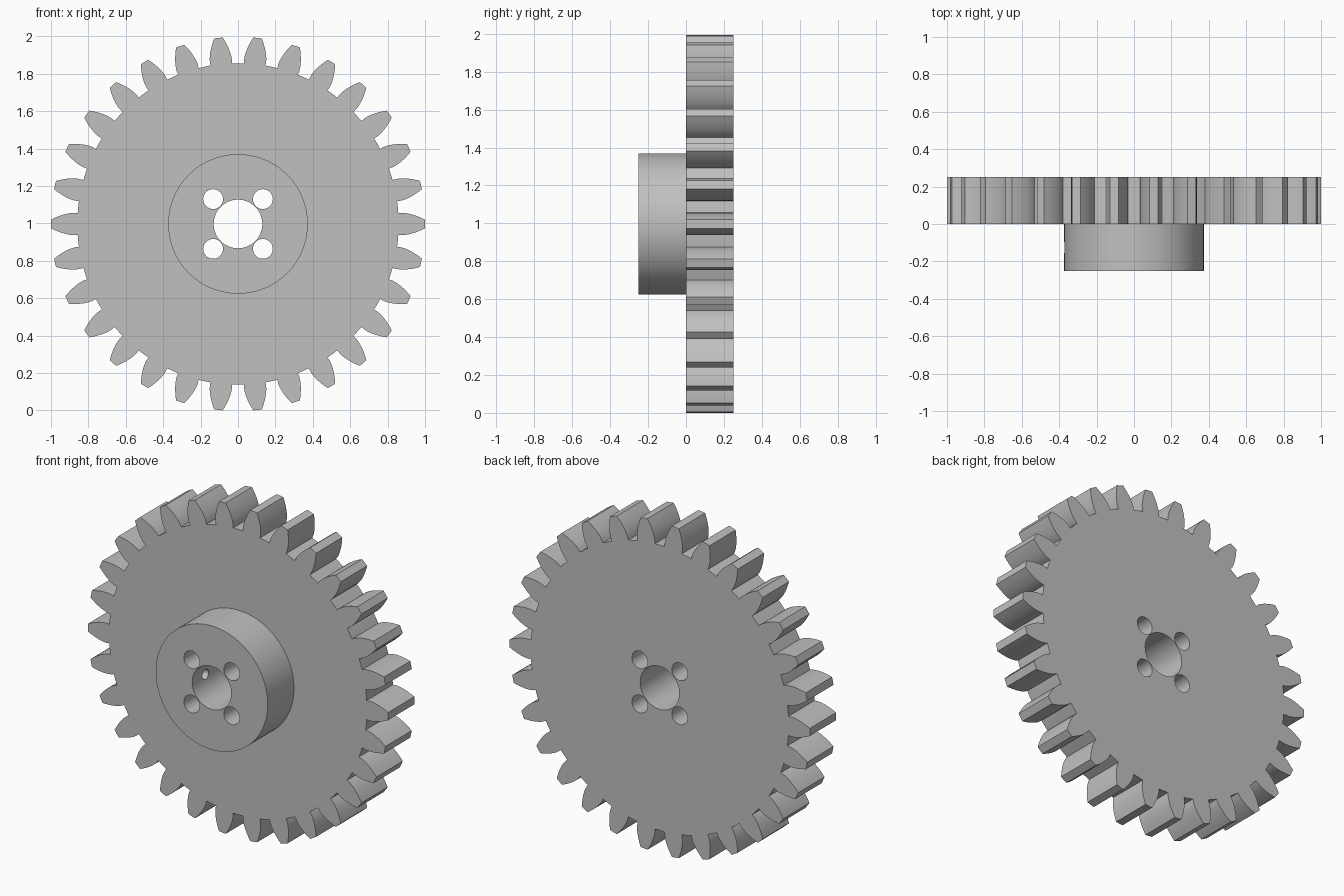
import bpy, bmesh, math

if "Cube" in bpy.data.objects:
    bpy.data.objects.remove(bpy.data.objects["Cube"], do_unlink=True)

# Spur gear proportions
TEETH = 30
TIP_R = 1.0
MODULE = 2 * TIP_R / (TEETH + 2)
PITCH_R = MODULE * TEETH / 2
ROOT_R = PITCH_R - 1.25 * MODULE
PRESSURE = math.radians(20)
BASE_R = PITCH_R * math.cos(PRESSURE)


def half_angle(r):
    """Half the angular thickness of an involute tooth at radius r."""
    a = math.acos(min(1.0, BASE_R / r))
    inv = lambda t: math.tan(t) - t
    return math.pi / (2 * TEETH) + inv(PRESSURE) - inv(a)


# The top pair of teeth straddles the vertical axis, so the height is just under 2
CENTRE_Z = math.cos(math.pi / TEETH - half_angle(TIP_R))

steel = bpy.data.materials.new("Grey metal")
steel.use_nodes = True
GREY = (0.53, 0.53, 0.53, 1.0)
steel.diffuse_color = GREY
steel.node_tree.nodes["Principled BSDF"].inputs["Base Color"].default_value = GREY


def circle(radius, cx=0.0, cz=0.0, sides=64):
    return [(cx + radius * math.cos(2 * math.pi * i / sides),
             cz + radius * math.sin(2 * math.pi * i / sides)) for i in range(sides)]


def gear_outline():
    flank = [ROOT_R] + [BASE_R + (TIP_R - BASE_R) * (i / 7) for i in range(8)]
    side = [(r, half_angle(r)) for r in flank]
    tooth = [(r, -h) for r, h in side] + [(TIP_R, 0)] + [(r, h) for r, h in reversed(side)]
    tooth.append((ROOT_R, math.pi / TEETH))          # middle of the gap
    return [(r * math.cos(a + k * 2 * math.pi / TEETH),
             r * math.sin(a + k * 2 * math.pi / TEETH))
            for k in range(TEETH) for r, a in tooth]


def prism(name, outlines, y0, y1):
    """Extrude closed (x, z) outlines along y."""
    bm = bmesh.new()
    for pts in outlines:
        front = [bm.verts.new((x, y0, z + CENTRE_Z)) for x, z in pts]
        back = [bm.verts.new((x, y1, z + CENTRE_Z)) for x, z in pts]
        bm.faces.new(front)
        bm.faces.new(back[::-1])
        for i in range(len(pts)):
            j = (i + 1) % len(pts)
            bm.faces.new((front[j], front[i], back[i], back[j]))
    bmesh.ops.recalc_face_normals(bm, faces=bm.faces)
    mesh = bpy.data.meshes.new(name)
    bm.to_mesh(mesh)
    bm.free()
    mesh.materials.append(steel)
    obj = bpy.data.objects.new(name, mesh)
    bpy.context.collection.objects.link(obj)
    return obj


def cut(obj, cutter):
    bpy.context.view_layer.objects.active = obj
    mod = obj.modifiers.new("cut", 'BOOLEAN')
    mod.operation = 'DIFFERENCE'
    mod.solver = 'EXACT'
    mod.object = cutter
    bpy.ops.object.modifier_apply(modifier=mod.name)


# Toothed wheel behind, round hub in front
wheel = prism("gear_wheel", [gear_outline()], 0.0, 0.25)
hub = prism("hub", [circle(0.373, sides=96)], -0.25, 0.0)

# Shaft bore and four bolt holes, all the way through
BOLT = 0.133
holes = [circle(0.13)] + [circle(0.053, sx * BOLT, sz * BOLT, 32)
                          for sx in (-1, 1) for sz in (-1, 1)]
hole_cutter = prism("hole_cutter", holes, -0.4, 0.4)
for part in (wheel, hub):
    cut(part, hole_cutter)

# Set screw hole from the right side of the hub into the bore
bpy.ops.mesh.primitive_cylinder_add(vertices=24, radius=0.03, depth=0.4,
                                    location=(-0.27, -0.125, CENTRE_Z),
                                    rotation=(0, math.pi / 2, 0))
screw_cutter = bpy.context.object
screw_cutter.data.materials.append(steel)
cut(hub, screw_cutter)

for cutter in (hole_cutter, screw_cutter):
    bpy.data.objects.remove(cutter, do_unlink=True)

# Smooth the round walls, keep the edges crisp
bpy.ops.object.select_all(action='DESELECT')
for part in (wheel, hub):
    part.select_set(True)
bpy.context.view_layer.objects.active = wheel
bpy.ops.object.shade_smooth_by_angle(angle=math.radians(25))
